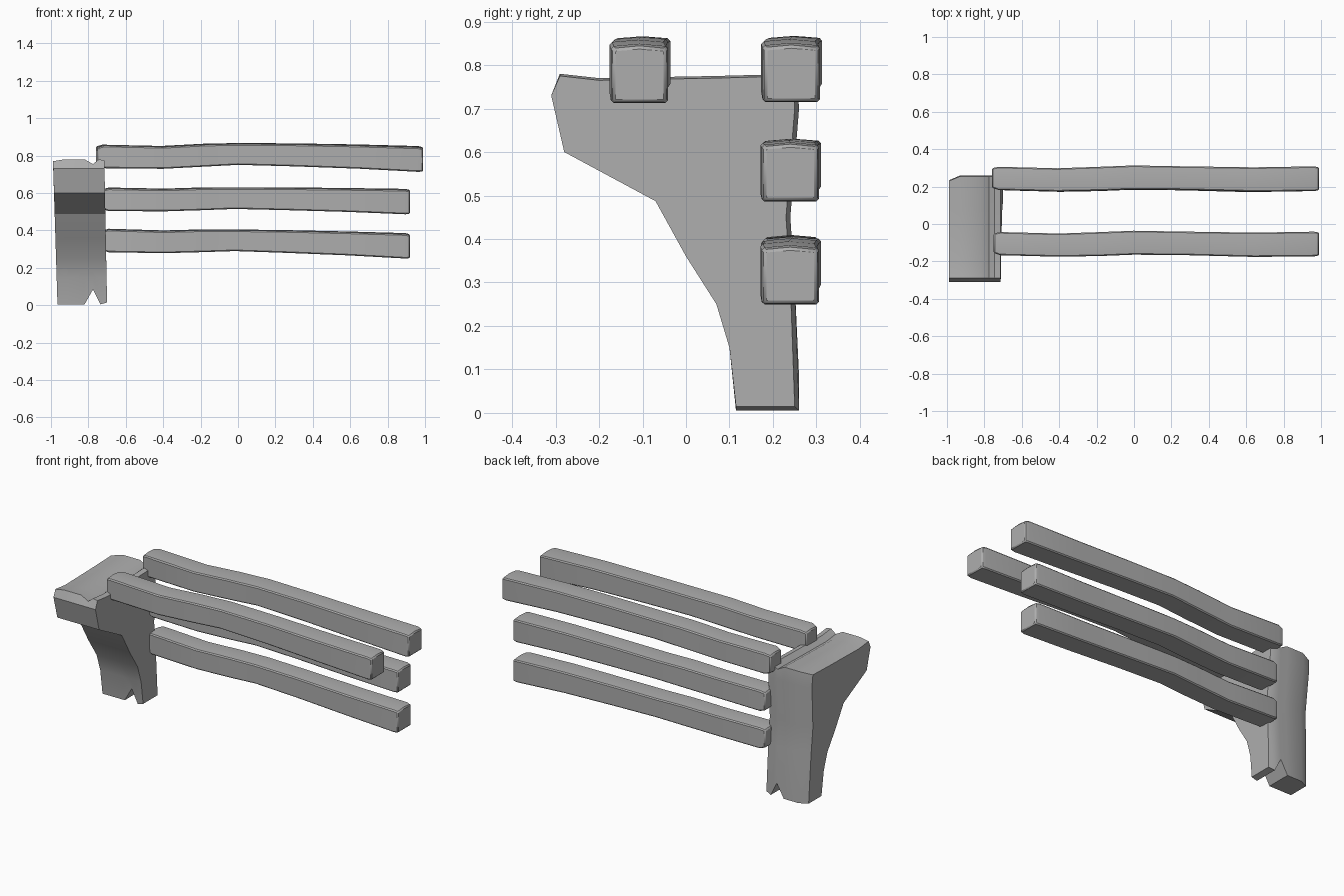
import bpy
import bmesh
from math import radians

cube = bpy.data.objects.get("Cube")
if cube:
    bpy.data.objects.remove(cube)

stone = bpy.data.materials.new("plain_grey")
stone.use_nodes = True
GREY = (0.42, 0.42, 0.42, 1)
stone.diffuse_color = GREY
stone.node_tree.nodes["Principled BSDF"].inputs["Base Color"].default_value = GREY


def loft(name, rings, bevel):
    """Skin a row of matching rings, cap both ends and soften the edges."""
    bm = bmesh.new()
    loops = [[bm.verts.new(p) for p in ring] for ring in rings]
    n = len(loops[0])
    for a, b in zip(loops, loops[1:]):
        for i in range(n):
            j = (i + 1) % n
            bm.faces.new((a[i], a[j], b[j], b[i]))
    bm.faces.new(loops[0][::-1])
    bm.faces.new(loops[-1])
    bmesh.ops.recalc_face_normals(bm, faces=bm.faces)
    mesh = bpy.data.meshes.new(name)
    bm.to_mesh(mesh)
    bm.free()
    mesh.materials.append(stone)
    obj = bpy.data.objects.new(name, mesh)
    bpy.context.collection.objects.link(obj)
    if bevel:
        mod = obj.modifiers.new("worn_edges", "BEVEL")
        mod.width = bevel
        mod.segments = 1
        mod.limit_method = "ANGLE"
        mod.angle_limit = radians(50)
    bpy.ops.object.select_all(action="DESELECT")
    obj.select_set(True)
    bpy.context.view_layer.objects.active = obj
    bpy.ops.object.shade_smooth_by_angle(angle=radians(32))
    return obj


# Bracket-shaped post: side profile (y, z), front top round to back top
PROFILE = [(-0.29, 0.78), (-0.31, 0.73), (-0.28, 0.6), (-0.07, 0.487),
           (0.0, 0.36), (0.07, 0.25), (0.1, 0.15), (0.115, 0.005),
           (0.26, 0.005), (0.25, 0.3), (0.24, 0.45), (0.26, 0.7),
           (0.255, 0.78), (0.07, 0.775), (-0.2, 0.77)]
# Slices across the post: x, foot lift, top drop, back inset, lean of the foot
SLICES = [(-0.99, 0, 0.01, 0.025, 0.025), (-0.93, 0, 0, 0, 0.015),
          (-0.82, 0, 0, 0, 0), (-0.775, 0.08, 0.025, 0, 0),
          (-0.745, 0, 0, 0, 0.01), (-0.715, 0.01, 0.005, 0.01, 0.015)]
rings = []
for x, lift, drop, inset, lean in SLICES:
    ring = []
    for y, z in PROFILE:
        px = x + lean * max(0, 1 - z / 0.8)
        py = y - inset if y > 0.2 else y
        pz = z + lift if z < 0.01 else z - drop if z > 0.75 else z
        ring.append((px, py, pz))
    rings.append(ring)
loft("bracket_post", rings, 0)

# Hewn rails: position along, sideways sway, rise, half width, half height
WAVE = [(0, 0.004, 0, 0.052, 0.052), (0.02, 0.002, 0, 0.062, 0.062),
        (0.2, -0.006, -0.002, 0.062, 0.06), (0.33, 0, 0.012, 0.064, 0.06),
        (0.43, 0.007, 0.02, 0.064, 0.057), (0.6, 0.003, 0.018, 0.063, 0.06),
        (0.8, -0.004, 0.012, 0.065, 0.063), (0.985, 0, 0.002, 0.066, 0.067),
        (1, 0, 0, 0.061, 0.063)]


def rail(name, x0, x1, y, z0, z1, rise):
    rings = []
    for t, sway, up, w, h in WAVE:
        x = x0 + (x1 - x0) * t
        cy, cz = y + sway, z0 + (z1 - z0) * t + up * rise
        rings.append([(x, cy - w, cz - h), (x, cy + w, cz - h),
                      (x, cy + w, cz + h * 0.94), (x, cy, cz + h * 1.03),
                      (x, cy - w, cz + h * 0.94)])
    loft(name, rings, 0.006)


rail("top_front_rail", -0.75, 0.99, -0.107, 0.795, 0.778, 1)
rail("top_back_rail", -0.76, 0.99, 0.242, 0.795, 0.78, 1)
rail("middle_back_rail", -0.725, 0.92, 0.24, 0.566, 0.552, 0.6)
rail("lower_back_rail", -0.725, 0.92, 0.24, 0.346, 0.315, 0.7)
